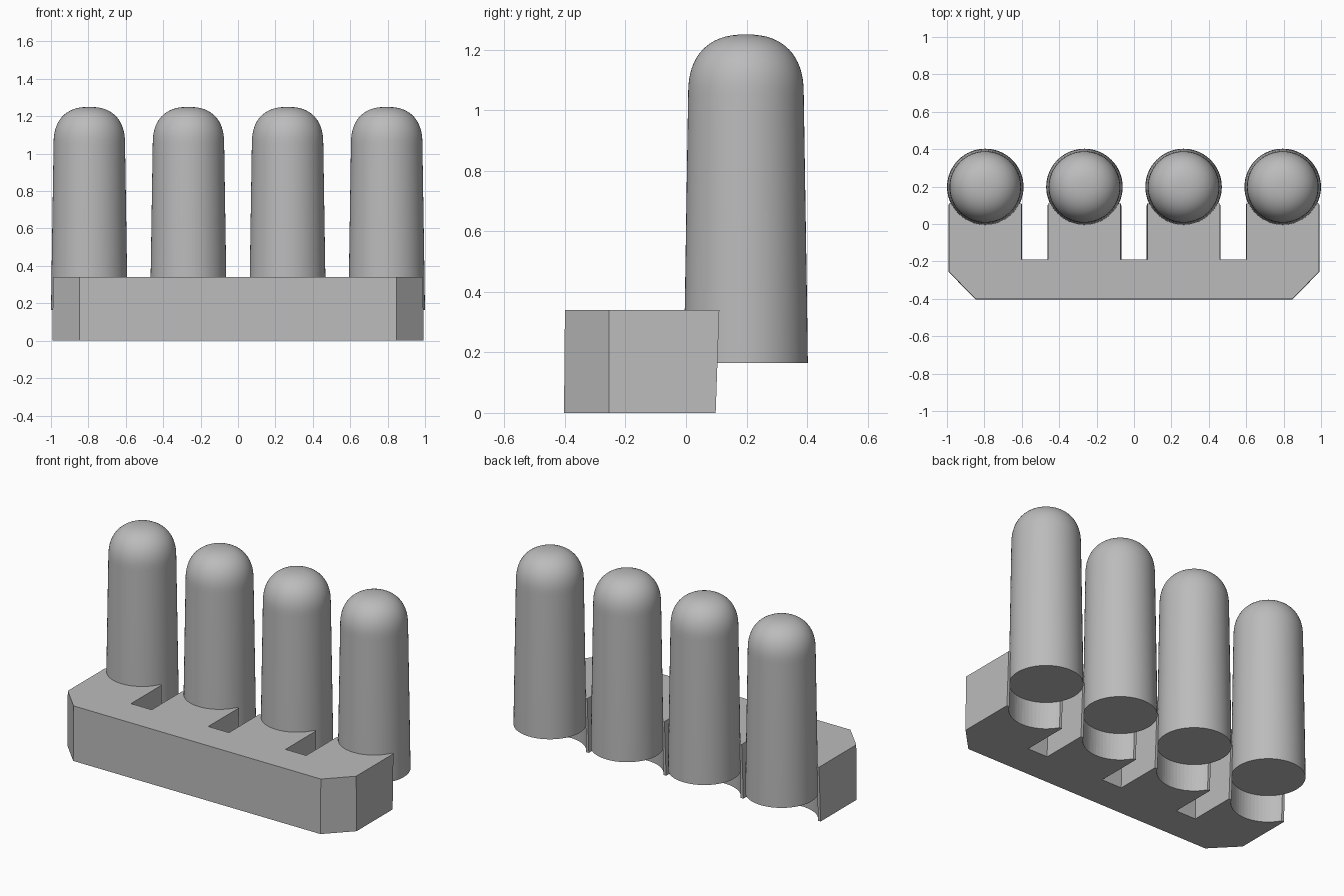
import bpy, bmesh, math

cube = bpy.data.objects.get("Cube")
if cube:
    bpy.data.objects.remove(cube, do_unlink=True)

# One plain grey for everything
grey = bpy.data.materials.new("plain grey")
grey.use_nodes = True
color = (0.5, 0.5, 0.5, 1)
grey.diffuse_color = color
grey.node_tree.nodes["Principled BSDF"].inputs["Base Color"].default_value = color

CENTERS = [(i - 1.5) * 0.53 for i in range(4)]
POST_Y = 0.198
BASE_TOP = 0.34


def make_object(name, bm, smooth=False):
    bmesh.ops.recalc_face_normals(bm, faces=bm.faces)
    mesh = bpy.data.meshes.new(name)
    bm.to_mesh(mesh)
    bm.free()
    mesh.materials.append(grey)
    obj = bpy.data.objects.new(name, mesh)
    bpy.context.collection.objects.link(obj)
    if smooth:
        bpy.ops.object.select_all(action='DESELECT')
        obj.select_set(True)
        bpy.context.view_layer.objects.active = obj
        bpy.ops.object.shade_smooth_by_angle(angle=math.radians(35))
    return obj


def bridge(bm, lower, upper):
    n = len(lower)
    for i in range(n):
        j = (i + 1) % n
        bm.faces.new((lower[i], lower[j], upper[j], upper[i]))


def comb_outline(tip_y, radius, grow):
    """Chamfered bar with four prongs, each hollowed to cradle a post."""
    half, side, front = 0.194 + grow, 0.989 + grow, -0.4 - grow
    points = [(-side, -0.255), (-0.848, front), (0.848, front), (side, -0.255)]
    spread = math.acos((POST_Y - tip_y) / radius)
    for k, cx in enumerate(reversed(CENTERS)):
        if k:
            points.append((cx + half, -0.19))
        points.append((cx + half, tip_y))
        for s in range(21):
            a = spread * (1 - s / 10)
            points.append((cx + radius * math.sin(a), POST_Y - radius * math.cos(a)))
        points.append((cx - half, tip_y))
        if k < 3:
            points.append((cx - half, -0.19))
    return points


# Base bar with prongs, drafted very slightly towards the top
bm = bmesh.new()
bottom = [bm.verts.new((x, y, 0)) for x, y in comb_outline(0.098, 0.205, 0.003)]
top = [bm.verts.new((x, y, BASE_TOP)) for x, y in comb_outline(0.11, 0.201, 0)]
bridge(bm, bottom, top)
bm.faces.new(bottom)
bm.faces.new(top)
make_object("base", bm)


# Tapered posts with rounded, flattened domes
def make_post(name, cx):
    segments, steps, power = 64, 16, 2 / 2.4
    profile = [(0.2045, 0.165), (0.2022, BASE_TOP)]
    for s in range(steps):
        t = math.pi / 2 * s / steps
        profile.append((0.191 * math.cos(t) ** power, 1.05 + 0.2 * math.sin(t) ** power))
    bm = bmesh.new()
    rings = []
    for r, z in profile:
        angles = [2 * math.pi * i / segments for i in range(segments)]
        rings.append([bm.verts.new((cx + r * math.cos(a), POST_Y + r * math.sin(a), z))
                      for a in angles])
    for lower, upper in zip(rings, rings[1:]):
        bridge(bm, lower, upper)
    bm.faces.new(rings[0])
    tip = bm.verts.new((cx, POST_Y, 1.25))
    for i in range(segments):
        bm.faces.new((rings[-1][i], rings[-1][(i + 1) % segments], tip))
    make_object(name, bm, smooth=True)


for number, cx in enumerate(CENTERS, 1):
    make_post(f"post_{number}", cx)
